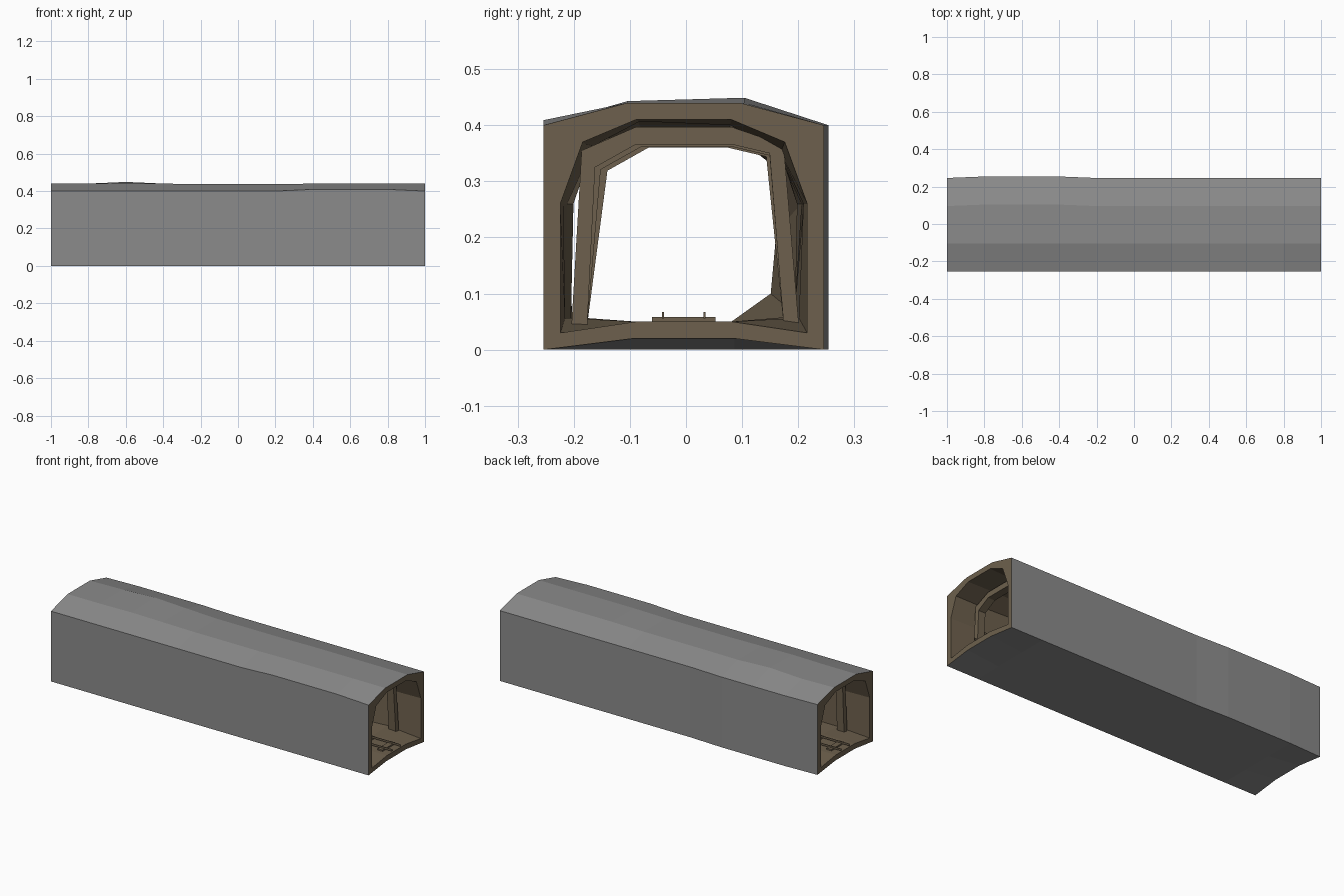
import bpy, bmesh, random

if "Cube" in bpy.data.objects:
    bpy.data.objects.remove(bpy.data.objects["Cube"])
random.seed(4)
SHIFT_Y = -0.004


def material(name, rgb):
    m = bpy.data.materials.new(name)
    m.diffuse_color = (*rgb, 1)
    m.use_nodes = True
    m.node_tree.nodes["Principled BSDF"].inputs["Base Color"].default_value = m.diffuse_color
    return m


rock = material("grey_rock", (0.26, 0.26, 0.26))
earth = material("brown_earth", (0.155, 0.118, 0.075))


def finish(name, bm, mats):
    bmesh.ops.recalc_face_normals(bm, faces=bm.faces[:])
    me = bpy.data.meshes.new(name)
    bm.to_mesh(me)
    bm.free()
    for m in mats:
        me.materials.append(m)
    ob = bpy.data.objects.new(name, me)
    ob.location.y = SHIFT_Y
    bpy.context.collection.objects.link(ob)
    return ob


def box(bm, x0, x1, y0, y1, z0, z1):
    vs = bmesh.ops.create_cube(bm, size=1)["verts"]
    for v in vs:
        v.co = ((x0 + x1) / 2 + v.co.x * (x1 - x0),
                (y0 + y1) / 2 + v.co.y * (y1 - y0),
                (z0 + z1) / 2 + v.co.z * (z1 - z0))


# Tunnel shell: outer and inner profiles lofted along x
OUTER = [(-.25, 0), (-.25, .26), (-.25, .40), (-.10, .44), (.10, .44),
         (.25, .40), (.25, .26), (.25, 0), (.09, .02), (-.09, .02)]
INNER = [(-.22, .03), (-.22, .26), (-.18, .37), (-.085, .41), (.085, .41),
         (.18, .37), (.22, .26), (.22, .03), (.085, .05), (-.085, .05)]


def outer_ring(i, x):
    pts = [list(p) for p in OUTER]
    if 0 < i < 10:                      # underside is flat away from the mouths
        pts[8][1] = pts[9][1] = 0.0
    if 0 < i < 4:                       # bulge in the back wall
        for k in (4, 5, 6, 7):
            pts[k][0] += .008
    if i == 2:
        pts[4][1] = .449
        pts[3][1] = .443
    if 4 <= i <= 6:
        pts[3][1] = pts[4][1] = .437
    if 7 <= i <= 9:
        pts[2][1] = .409
    return pts


def inner_ring(i, x):
    pts = [list(p) for p in INNER]
    if 0 < i < 10:                      # uneven walls, slightly narrower inside
        for k, p in enumerate(pts):
            if k < 8:
                p[0] *= 1 - random.uniform(.02, .11)
            if 2 <= k <= 5:
                p[1] -= random.uniform(0, .02)
        pts[0][1] = pts[7][1] = random.uniform(.045, .06)
    if i == 4:                          # rubble slope on one side
        pts[7] = [.155, .10]
        pts[6] = [.165, .21]
        pts[5] = [.15, .335]
    return pts


bm = bmesh.new()
outer, inner = [], []
for i in range(11):
    x = -1 + .2 * i
    outer.append([bm.verts.new((x, y, z)) for y, z in outer_ring(i, x)])
    inner.append([bm.verts.new((x, y, z)) for y, z in inner_ring(i, x)])
for rings, mi in ((outer, 0), (inner, 1)):
    for a, b in zip(rings, rings[1:]):
        for k in range(10):
            n = (k + 1) % 10
            bm.faces.new((a[k], a[n], b[n], b[k])).material_index = mi
for e in (0, 10):                       # end rims
    for k in range(10):
        n = (k + 1) % 10
        bm.faces.new((outer[e][k], outer[e][n], inner[e][n], inner[e][k])).material_index = 1
finish("tunnel_shell", bm, [rock, earth])

# Timber support frames: two posts, two corner braces and a top beam
FRAME_OUT = [(-.20, .045), (-.182, .355), (-.085, .397), (.085, .397), (.178, .365), (.205, .045)]
FRAME_IN = [(-.172, .045), (-.158, .325), (-.085, .366), (.085, .366), (.153, .35), (.178, .045)]


def support_frame(name, x, lean_l, lean_r, drop, half=.022):
    bm = bmesh.new()
    rows = []
    for o, n in zip(FRAME_OUT, FRAME_IN):
        row = []
        for dx, (y, z) in ((-half, o), (half, o), (half, n), (-half, n)):
            if z > .3:
                y += lean_l if y < 0 else -lean_r
                z -= drop
            row.append(bm.verts.new((x + dx, y, z)))
        rows.append(row)
    for a, b in zip(rows, rows[1:]):
        for k in range(4):
            n = (k + 1) % 4
            bm.faces.new((a[k], a[n], b[n], b[k]))
    bm.faces.new(rows[0])
    bm.faces.new(rows[-1])
    finish(name, bm, [earth])


for i, (x, l, r, d) in enumerate([(-.85, .0, .0, .0), (-.42, .012, .004, .006),
                                  (0, .022, .006, .006), (.42, .01, .0, .004),
                                  (.85, .0, .0, .0)]):
    support_frame("support_frame_%d" % (i + 1), x, l, r, d)

# Sleepers
bm = bmesh.new()
for i in range(16):
    x = -.9375 + .125 * i
    box(bm, x - .016, x + .016, -.057, .057, .045, .058)
finish("sleepers", bm, [earth])

# Rails
bm = bmesh.new()
for y in (-.037, .037):
    box(bm, -1, 1, y - .0018, y + .0018, .056, .067)
finish("rails", bm, [earth])
